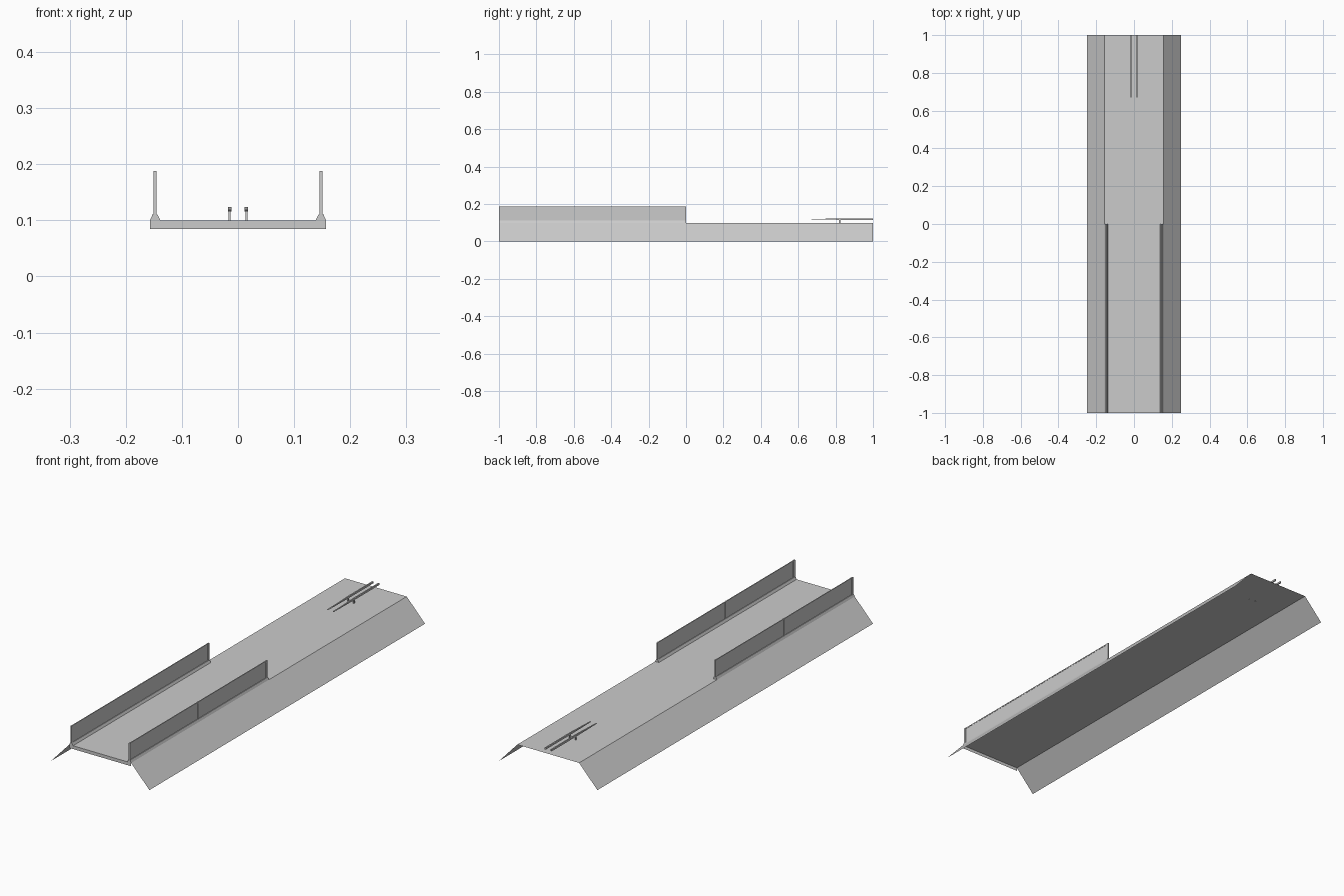
import bpy

if "Cube" in bpy.data.objects:
    bpy.data.objects.remove(bpy.data.objects["Cube"])


def mesh(name, verts, faces):
    me = bpy.data.meshes.new(name)
    me.from_pydata(verts, [], faces)
    me.update()
    ob = bpy.data.objects.new(name, me)
    bpy.context.collection.objects.link(ob)
    return ob


def prism(name, profile, y0, y1, closed=True):
    """Extrude an x-z profile along y; open profiles become sheets."""
    n = len(profile)
    verts = [(x, y, z) for y in (y0, y1) for x, z in profile]
    faces = [(i, (i + 1) % n, n + (i + 1) % n, n + i)
             for i in range(n if closed else n - 1)]
    if closed:
        faces += [tuple(range(n))[::-1], tuple(range(n, 2 * n))]
    return mesh(name, verts, faces)


def box(name, x, y, z):
    return prism(name, [(x[0], z[0]), (x[1], z[0]), (x[1], z[1]), (x[0], z[1])], *y)


EDGE, FOOT, TOP = 0.157, 0.25, 0.1

# Road deck and the thin embankment slopes
prism("road_deck", [(EDGE, TOP), (-EDGE, TOP)], -1, 1, closed=False)
prism("slope_right", [(FOOT, 0), (EDGE, TOP)], -1, 1, closed=False)
prism("slope_left", [(-EDGE, TOP), (-FOOT, 0)], -1, 1, closed=False)

# Edge strip at the front end of the deck
mesh("deck_front_edge",
     [(-EDGE, -1, 0.085), (EDGE, -1, 0.085), (EDGE, -1, TOP), (-EDGE, -1, TOP)],
     [(0, 1, 2, 3)])

for side, s in (("left", -1), ("right", 1)):
    # Kerb under each parapet
    kerb = [(0.138, TOP), (0.157, TOP), (0.152, 0.111), (0.144, 0.111)]
    prism("kerb_" + side, [(s * x, z) for x, z in kerb][::s], -1, 0)

    # Parapet panel, top rail and posts
    c = s * 0.148
    box("parapet_panel_" + side, (c - 0.001, c + 0.001), (-1, 0), (0.11, 0.185))
    box("parapet_rail_" + side, (c - 0.002, c + 0.002), (-1, 0), (0.183, 0.188))
    for i, y in enumerate((-0.994, -0.5, -0.006)):
        box(f"parapet_post_{side}_{i}", (c - 0.003, c + 0.003),
            (y - 0.006, y + 0.006), (0.11, 0.188))

    # Median guard rail with a tapered end
    m = s * 0.015
    sections = [(0.67, 0.118, 0.119), (0.82, 0.116, 0.124), (1.0, 0.116, 0.124)]
    verts = [(m + dx, y, z) for y, lo, hi in sections
             for dx, z in ((-0.003, lo), (0.003, lo), (0.003, hi), (-0.003, hi))]
    faces = [(k + i, k + (i + 1) % 4, k + 4 + (i + 1) % 4, k + 4 + i)
             for k in (0, 4) for i in range(4)]
    mesh("guard_rail_" + side, verts, faces + [(3, 2, 1, 0), (8, 9, 10, 11)])
    box("guard_rail_post_" + side, (m - 0.002, m + 0.002), (0.817, 0.825), (0.098, 0.118))
